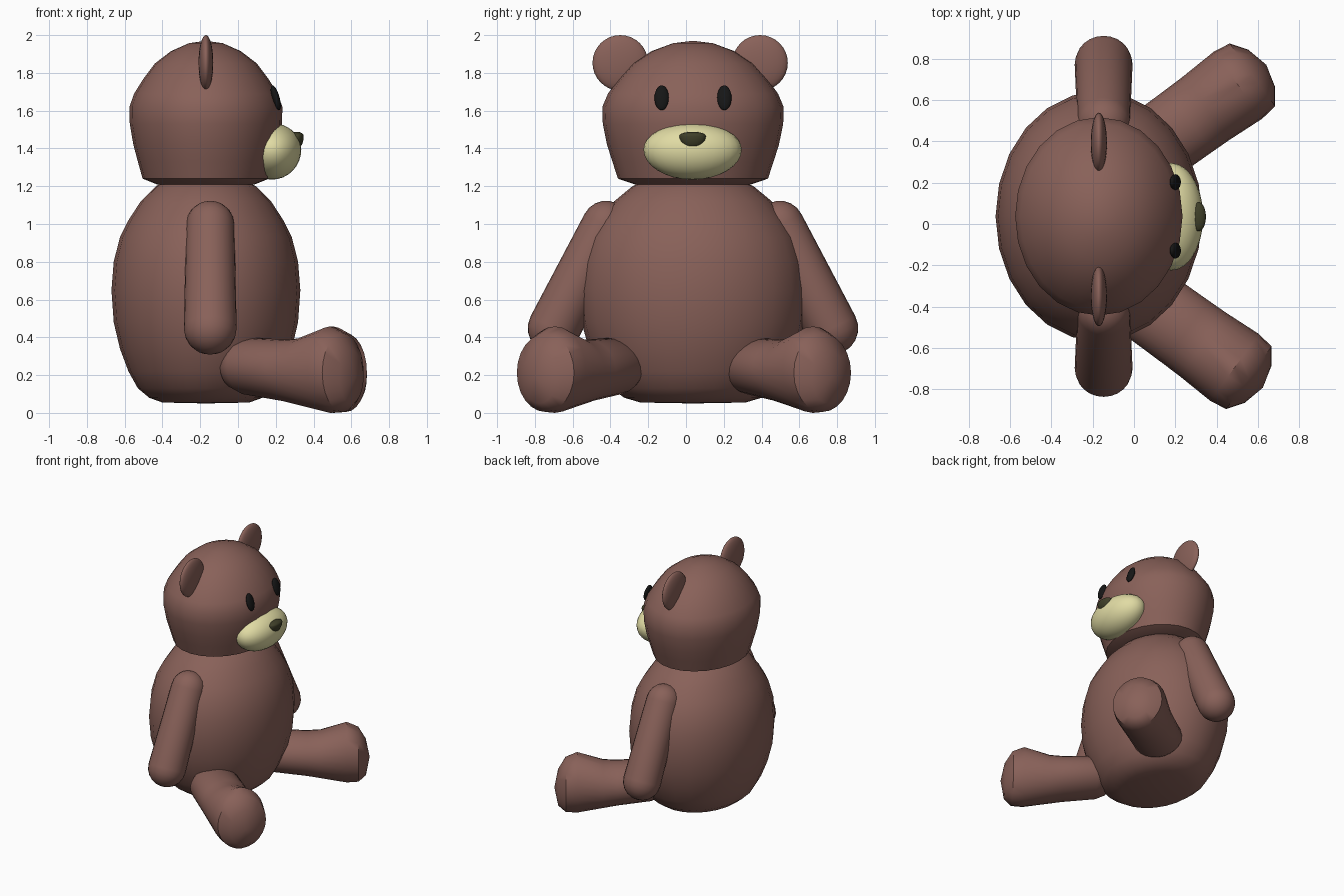
import bpy, bmesh, math
from mathutils import Vector

if "Cube" in bpy.data.objects:
    bpy.data.objects.remove(bpy.data.objects["Cube"])

N = 24
CX, CY = -0.17, 0.037   # axis of torso and head


def material(name, rgb):
    m = bpy.data.materials.new(name)
    m.diffuse_color = (*rgb, 1)
    m.use_nodes = True
    m.node_tree.nodes["Principled BSDF"].inputs["Base Color"].default_value = m.diffuse_color
    return m


FUR = material("brown_fur", (0.25, 0.12, 0.10))
CREAM = material("cream", (0.75, 0.71, 0.37))
BLACK = material("black", (0.008, 0.008, 0.008))
OLIVE = material("dark_olive", (0.05, 0.05, 0.022))


def finish(name, bm, mat, angle=40):
    bmesh.ops.remove_doubles(bm, verts=bm.verts, dist=1e-5)
    bmesh.ops.recalc_face_normals(bm, faces=bm.faces)
    me = bpy.data.meshes.new(name)
    bm.to_mesh(me)
    bm.free()
    me.materials.append(mat)
    ob = bpy.data.objects.new(name, me)
    bpy.context.collection.objects.link(ob)
    bpy.ops.object.select_all(action='DESELECT')
    ob.select_set(True)
    bpy.context.view_layer.objects.active = ob
    bpy.ops.object.shade_smooth_by_angle(angle=math.radians(angle))
    return ob


def loft(name, rings, mat=FUR, angle=40):
    """Skin elliptical rings given as (centre, half axis u, half axis v)."""
    bm = bmesh.new()
    loops = []
    for c, u, v in rings:
        loops.append([bm.verts.new(c + u * math.cos(2 * math.pi * i / N)
                                   + v * math.sin(2 * math.pi * i / N)) for i in range(N)])
    for a, b in zip(loops, loops[1:]):
        for i in range(N):
            j = (i + 1) % N
            bm.faces.new((a[i], a[j], b[j], b[i]))
    return finish(name, bm, mat, angle)


def turned(name, profile, y_scale):
    """Oval turned shape around the upright body axis; profile = (x radius, z)."""
    return loft(name, [(Vector((CX, CY, z)), Vector((r, 0, 0)), Vector((0, r * y_scale, 0)))
                       for r, z in profile])


def ellipsoid(name, loc, radii, mat, tilt=0, top=1.0):
    bm = bmesh.new()
    bmesh.ops.create_uvsphere(bm, u_segments=28, v_segments=16, radius=1)
    for v in bm.verts:
        if v.co.z > 0:
            v.co.z *= top
        v.co = Vector(a * b for a, b in zip(v.co, radii))
    ob = finish(name, bm, mat, 60)
    ob.location = loc
    ob.rotation_euler.y = tilt
    return ob


# torso and head
turned("body", [(0, 0.05), (0.23, 0.055), (0.30, 0.08), (0.36, 0.13), (0.41, 0.22),
                (0.455, 0.34), (0.488, 0.48), (0.50, 0.65), (0.488, 0.80), (0.455, 0.93),
                (0.41, 1.02), (0.345, 1.12), (0.265, 1.20), (0.20, 1.235), (0, 1.26)], 1.21)
turned("head", [(0, 1.205), (0.26, 1.21), (0.335, 1.24), (0.36, 1.33), (0.384, 1.42),
                (0.403, 1.53), (0.405, 1.62), (0.38, 1.69), (0.33, 1.77), (0.27, 1.85),
                (0.185, 1.915), (0.09, 1.957), (0, 1.97)], 1.185)

# face
ellipsoid("muzzle", (0.18, 0.035, 1.395), (0.155, 0.26, 0.16), CREAM, top=0.87)
ellipsoid("nose", (0.312, 0.035, 1.465), (0.036, 0.07, 0.066), OLIVE, top=0.35)

for side, s in (("left", 1), ("right", -1)):
    ellipsoid(side + "_eye", (0.2, CY + s * 0.166, 1.668), (0.02, 0.038, 0.068), BLACK, -0.28)
    ellipsoid(side + "_ear", (CX, 0.022 + s * 0.37, 1.853), (0.039, 0.147, 0.147), FUR)

    # arm: tapered capsule hanging outwards
    a = Vector((-0.147, CY + s * 0.46, 0.995))
    b = Vector((-0.147, CY + s * 0.735, 0.448))
    d = (b - a).normalized()
    n = d.cross(Vector((1, 0, 0)))
    rings = []
    for c, r, lo in ((a, 0.128, -90), (b, 0.14, 0)):
        for k in range(6):
            t = math.radians(lo + 18 * k)
            q = r * math.cos(t)
            rings.append((c + d * r * math.sin(t), Vector((q, 0, 0)), n * q))
    loft(side + "_arm", rings)

    # leg: oval sections growing into a foot; (along, half width, z low, z high)
    if s < 0:
        foot = Vector((0.495, -0.70, 0))
    else:
        foot = Vector((0.512, 0.678, 0))
    d = Vector((0.81, s * 0.587, 0))
    w = Vector((-d.y, d.x, 0))
    sections = [(-0.67, 0, 0.24, 0.24), (-0.655, 0.09, 0.17, 0.31), (-0.62, 0.15, 0.125, 0.36),
                (-0.55, 0.185, 0.095, 0.40), (-0.30, 0.188, 0.06, 0.388),
                (-0.20, 0.19, 0.04, 0.395), (-0.01, 0.20, 0.0, 0.458),
                (0.075, 0.187, 0.005, 0.42), (0.13, 0.11, 0.05, 0.33), (0.158, 0, 0.19, 0.19)]
    loft(side + "_leg", [(foot + d * t + Vector((0, 0, (lo + hi) / 2)), w * h,
                          Vector((0, 0, (hi - lo) / 2))) for t, h, lo, hi in sections])
